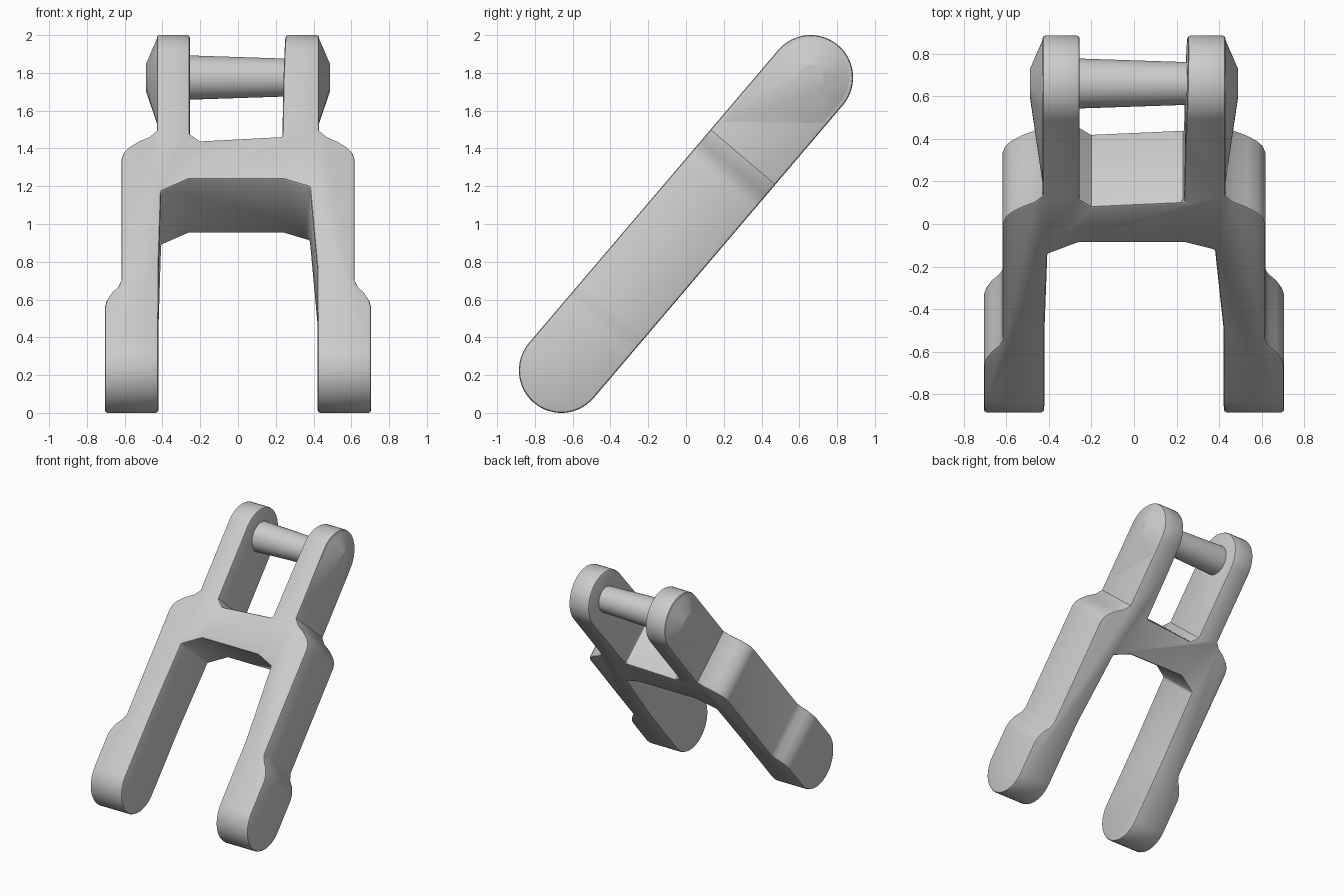
import bpy, bmesh
from math import sin, cos, pi, radians
from mathutils import Matrix, Vector

old = bpy.data.objects.get("Cube")
if old:
    bpy.data.objects.remove(old, do_unlink=True)

R = 0.225      # half thickness and end radius
REACH = 1.018  # distance from the middle to each end centre
TILT = Matrix.Translation((0, 0, 1)) @ Matrix.Rotation(radians(49.6), 4, 'X')

steel = bpy.data.materials.new("grey steel")
steel.use_nodes = True
colour = (0.6, 0.6, 0.6, 1)
steel.diffuse_color = colour
steel.node_tree.nodes["Principled BSDF"].inputs["Base Color"].default_value = colour


def make_object(name, bm):
    bmesh.ops.recalc_face_normals(bm, faces=bm.faces)
    mesh = bpy.data.meshes.new(name)
    bm.to_mesh(mesh)
    bm.free()
    mesh.materials.append(steel)
    obj = bpy.data.objects.new(name, mesh)
    bpy.context.collection.objects.link(obj)
    obj.matrix_world = TILT
    return obj


def prism(name, points, offset):
    """Extrude a closed loop of points along an offset."""
    bm = bmesh.new()
    face = bm.faces.new([bm.verts.new(p) for p in points])
    ext = bmesh.ops.extrude_face_region(bm, geom=[face])
    verts = [g for g in ext["geom"] if isinstance(g, bmesh.types.BMVert)]
    bmesh.ops.translate(bm, verts=verts, vec=offset)
    return make_object(name, bm)


def select_only(obj):
    bpy.ops.object.select_all(action='DESELECT')
    obj.select_set(True)
    bpy.context.view_layer.objects.active = obj


def smooth(obj, angle):
    select_only(obj)
    bpy.ops.object.shade_smooth_by_angle(angle=radians(angle))


def arc(centre, radius, start, x, steps=24):
    return [(x, centre + radius * cos(start + pi * i / steps),
             radius * sin(start + pi * i / steps)) for i in range(steps + 1)]


# Fork outline: outer side is mirrored, the inside differs left to right
outer = [(0.705, -1.3), (0.705, -0.76), (0.695, -0.715), (0.67, -0.664),
         (0.635, -0.62), (0.617, -0.575), (0.617, 0.268), (0.606, 0.31),
         (0.58, 0.345), (0.53, 0.386), (0.47, 0.42), (0.43, 0.465), (0.43, 1.3)]
upper_gap = [(0.255, 1.3), (0.24, 0.8), (0.235, 0.42),
             (-0.2, 0.39), (-0.255, 0.44), (-0.255, 1.3)]
lower_gap = [(-0.422, -1.3), (-0.42, -0.5), (-0.407, 0.04), (-0.26, 0.125),
             (0.24, 0.125), (0.38, 0.07), (0.42, -0.5), (0.422, -1.3)]
outline = outer + upper_gap + [(-x, u) for x, u in reversed(outer)] + lower_gap
body = prism("fork_body", [(x, u, -0.3) for x, u in outline], (0, 0, 0.6))

# Round both ends with a long capsule-shaped cutter
capsule = arc(REACH, R, -pi / 2, -1) + arc(-REACH, R, pi / 2, -1)
cutter = prism("end_rounding_cutter", capsule, (2, 0, 0))
cutter.hide_render = True
select_only(body)
cut = body.modifiers.new("round ends", 'BOOLEAN')
cut.operation = 'INTERSECT'
cut.solver = 'EXACT'
cut.object = cutter
bpy.ops.object.modifier_apply(modifier=cut.name)
bpy.data.objects.remove(cutter, do_unlink=True)
edge = body.modifiers.new("soft edges", 'BEVEL')
edge.width = 0.014
edge.segments = 2
edge.limit_method = 'ANGLE'
edge.angle_limit = radians(50)
bpy.ops.object.modifier_apply(modifier=edge.name)
smooth(body, 28)

# Raised faceted bosses on the outside of the upper arms
for name, side in (("left_boss", 1), ("right_boss", -1)):
    bm = bmesh.new()
    rim = R - 0.014
    base = arc(REACH, rim, -pi / 2, 0.427) + [(0.427, 0.52, rim), (0.427, 0.87, -rim)]
    tip = [(0.488, REACH + 0.07 * cos(i * pi / 4), 0.07 * sin(i * pi / 4)) for i in range(8)]
    for x, u, v in base + tip:
        bm.verts.new((x * side, u, v))
    bmesh.ops.convex_hull(bm, input=bm.verts)
    smooth(make_object(name, bm), 20)

# Tapered cross pin between the upper arms
bm = bmesh.new()
bmesh.ops.create_cone(bm, cap_ends=True, segments=32, radius1=0.118,
                      radius2=0.1, depth=0.54)
pin_place = Matrix.Translation((0, REACH, 0)) @ Matrix.Rotation(pi / 2, 4, 'Y')
bmesh.ops.transform(bm, matrix=pin_place, verts=bm.verts)
smooth(make_object("cross_pin", bm), 30)
